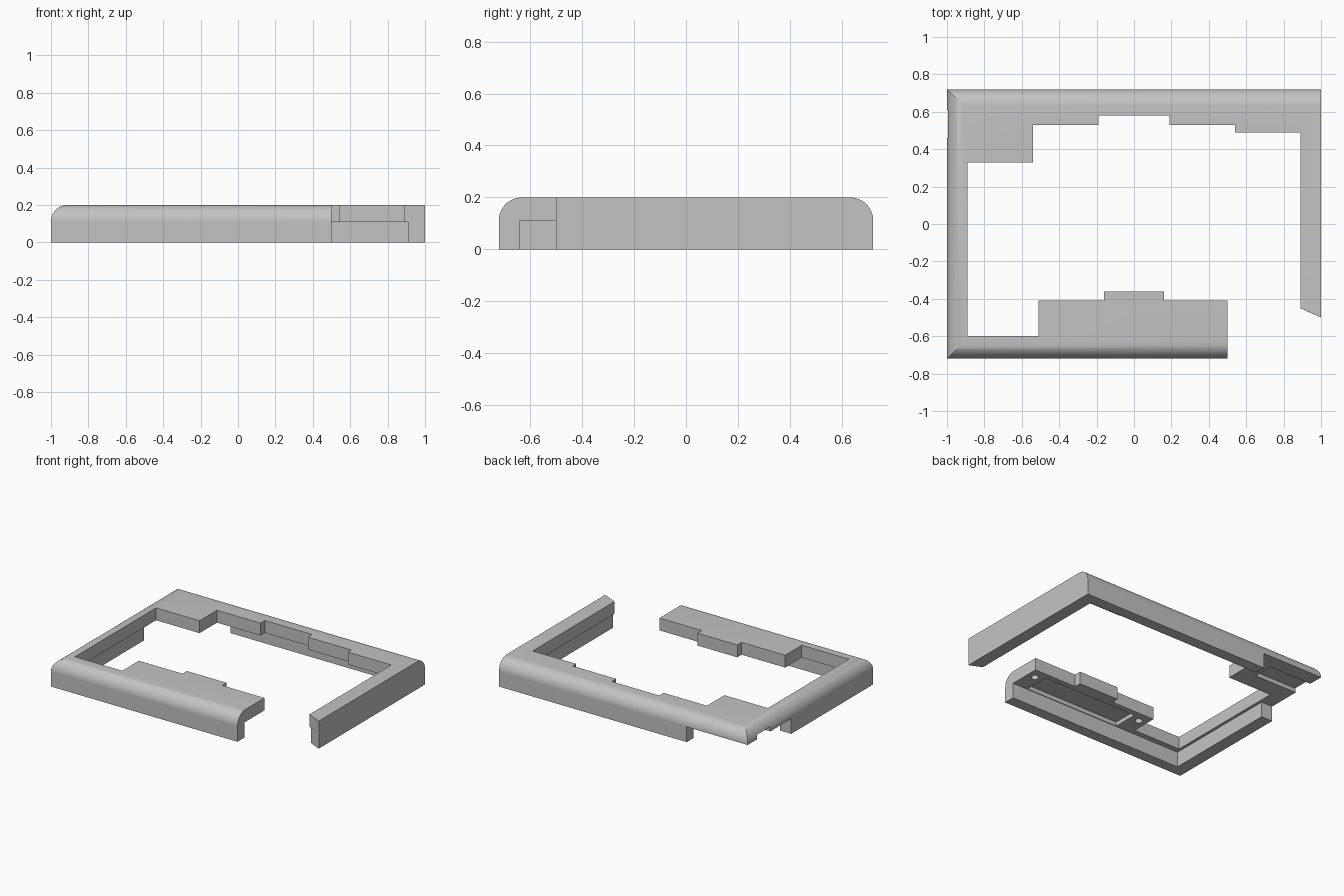
import bpy
import bmesh
from mathutils import Matrix

if "Cube" in bpy.data.objects:
    bpy.data.objects.remove(bpy.data.objects["Cube"], do_unlink=True)

SPLIT, TOP, BACK = 0.11, 0.20, 0.72

grey = bpy.data.materials.new("plain grey")
grey.use_nodes = True
grey.diffuse_color = (0.55, 0.55, 0.55, 1)
grey.node_tree.nodes["Principled BSDF"].inputs["Base Color"].default_value = grey.diffuse_color


def finish(name, bm):
    bmesh.ops.recalc_face_normals(bm, faces=bm.faces)
    mesh = bpy.data.meshes.new(name)
    bm.to_mesh(mesh)
    bm.free()
    mesh.materials.append(grey)
    obj = bpy.data.objects.new(name, mesh)
    bpy.context.collection.objects.link(obj)
    return obj


def plate(name, outline, low, high, round_radius=0):
    """Extrude a plan outline; optionally round its long outer top edges."""
    bm = bmesh.new()
    face = bm.faces.new([bm.verts.new((x, y, low)) for x, y in outline])
    new = bmesh.ops.extrude_face_region(bm, geom=[face])["geom"]
    for v in new:
        if isinstance(v, bmesh.types.BMVert):
            v.co.z = high
    if round_radius:
        edges = [e for e in bm.edges
                 if all(v.co.z > high - 0.001 and abs(v.co.y) > BACK - 0.001 for v in e.verts)]
        bmesh.ops.bevel(bm, geom=edges, offset=round_radius, segments=10,
                        profile=0.5, affect='EDGES')
    return finish(name, bm)


def rect(x0, x1, y0, y1):
    return [(x0, y0), (x1, y0), (x1, y1), (x0, y1)]


def cut(target, cutter):
    cutter.hide_render = True
    cutter.hide_viewport = True
    mod = target.modifiers.new("cut " + cutter.name, 'BOOLEAN')
    mod.operation = 'DIFFERENCE'
    mod.solver = 'EXACT'
    mod.object = cutter


# Upper rim: open frame with stepped inner edge, front shelf and tab
rim = plate("upper_rim", [
    (-1, -BACK), (0.5, -BACK), (0.5, -0.41), (0.16, -0.41), (0.16, -0.36),
    (-0.16, -0.36), (-0.16, -0.41), (-0.51, -0.41), (-0.51, -0.60), (-0.89, -0.60),
    (-0.89, 0.33), (-0.54, 0.33), (-0.54, 0.53), (-0.19, 0.53), (-0.19, 0.58),
    (0.19, 0.58), (0.19, 0.53), (0.54, 0.53), (0.54, 0.49), (0.89, 0.49),
    (0.89, -0.45), (1, -0.50), (1, BACK), (-1, BACK)], SPLIT, TOP, 0.088)

# Lower walls: two L-shaped skirts, leaving the back corner open
plate("back_and_left_wall", [
    (-0.51, 0.64), (0.91, 0.64), (0.91, -0.46), (1, -0.50), (1, BACK), (-0.51, BACK)],
    0, SPLIT)
plate("front_and_right_wall", [
    (-1, -BACK), (0.5, -BACK), (0.5, -0.64), (-0.91, -0.64), (-0.91, 0.22), (-1, 0.22)],
    0, SPLIT)

# Underside recesses in the front shelf and the open corner
cut(rim, plate("shelf_recess", rect(-0.38, 0.38, -0.635, -0.45), 0.05, SPLIT + 0.03))
cut(rim, plate("corner_channel", rect(-1.1, -0.66, 0.46, 0.61), 0.05, SPLIT + 0.03))

# Screw holes under the shelf
for side, x in (("left", 0.44), ("right", -0.45)):
    bm = bmesh.new()
    bmesh.ops.create_cone(bm, cap_ends=True, segments=20, radius1=0.025, radius2=0.025,
                          depth=0.1, matrix=Matrix.Translation((x, -0.49, SPLIT)))
    cut(rim, finish(side + "_screw_hole", bm))

bpy.ops.object.select_all(action='DESELECT')
rim.select_set(True)
bpy.context.view_layer.objects.active = rim
bpy.ops.object.shade_smooth_by_angle(angle=0.52)
